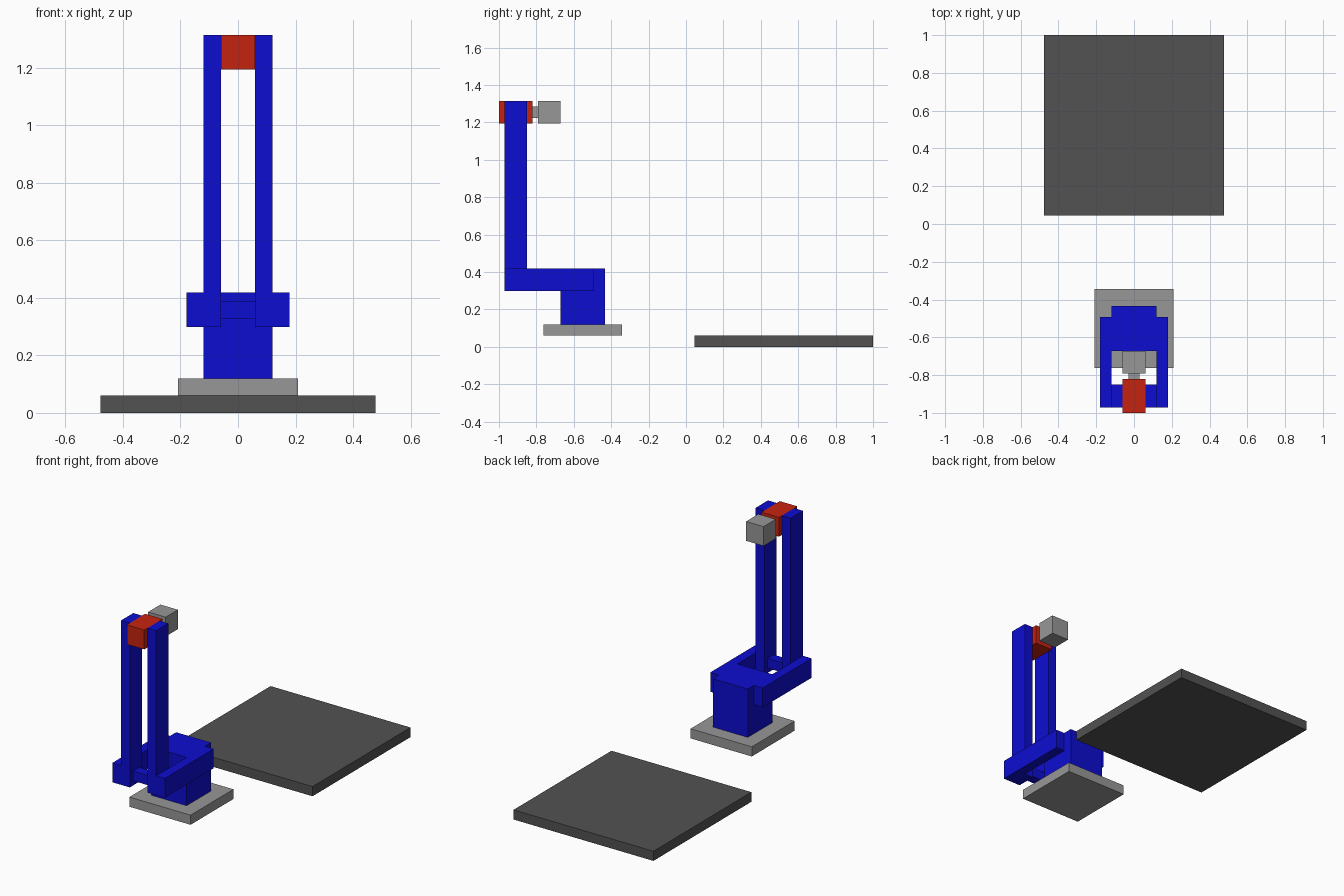
import bpy
import bmesh
from mathutils import Vector

if "Cube" in bpy.data.objects:
    bpy.data.objects.remove(bpy.data.objects["Cube"])

U = 2 / 33.5  # modelling unit: the whole length is 33.5 units


def material(name, rgb):
    m = bpy.data.materials.new(name)
    m.diffuse_color = (*rgb, 1)
    m.use_nodes = True
    m.node_tree.nodes["Principled BSDF"].inputs["Base Color"].default_value = m.diffuse_color
    return m


DARK = material("dark grey", (0.085, 0.085, 0.085))
GREY = material("light grey", (0.31, 0.31, 0.31))
BLUE = material("blue", (0.004, 0.004, 0.64))
RED = material("red", (0.56, 0.017, 0.005))


def box(name, x, y, z, mat):
    """Box from unit ranges; y is counted from the front edge of the model."""
    lo = Vector((x[0], y[0], z[0])) * U
    hi = Vector((x[1], y[1], z[1])) * U
    mid = (lo + hi) / 2
    bm = bmesh.new()
    bmesh.ops.create_cube(bm, size=1)
    bmesh.ops.scale(bm, vec=hi - lo, verts=bm.verts)
    me = bpy.data.meshes.new(name)
    bm.to_mesh(me)
    bm.free()
    me.materials.append(mat)
    ob = bpy.data.objects.new(name, me)
    ob.location = mid + Vector((0, -1, 0))
    bpy.context.collection.objects.link(ob)
    return ob


# Floor plate and pedestal
box("floor_plate", (-8, 8), (17.5, 33.5), (0, 1), DARK)
box("base_plate", (-3.5, 3.5), (4, 11), (1, 2), GREY)
box("pedestal", (-2, 2), (5.5, 9.5), (2, 7), BLUE)

# Paired lower arms and uprights
for side, s in (("left", -1), ("right", 1)):
    box(f"lower_arm_{side}", sorted((2 * s, 3 * s)), (0.5, 8.5), (5, 7), BLUE)
    box(f"upright_{side}", sorted((s, 2 * s)), (0.5, 2.5), (5, 22), BLUE)

# Axle between the uprights
box("elbow_axle", (-1, 1), (1, 2), (5.5, 6.5), BLUE)

# Head: red block, neck and tool
box("head_block", (-1, 1), (0, 3), (20, 22), RED)
box("wrist_neck", (-0.5, 0.5), (3, 3.5), (20.5, 21.5), GREY)
box("tool_block", (-1, 1), (3.5, 5.5), (20, 22), GREY)
